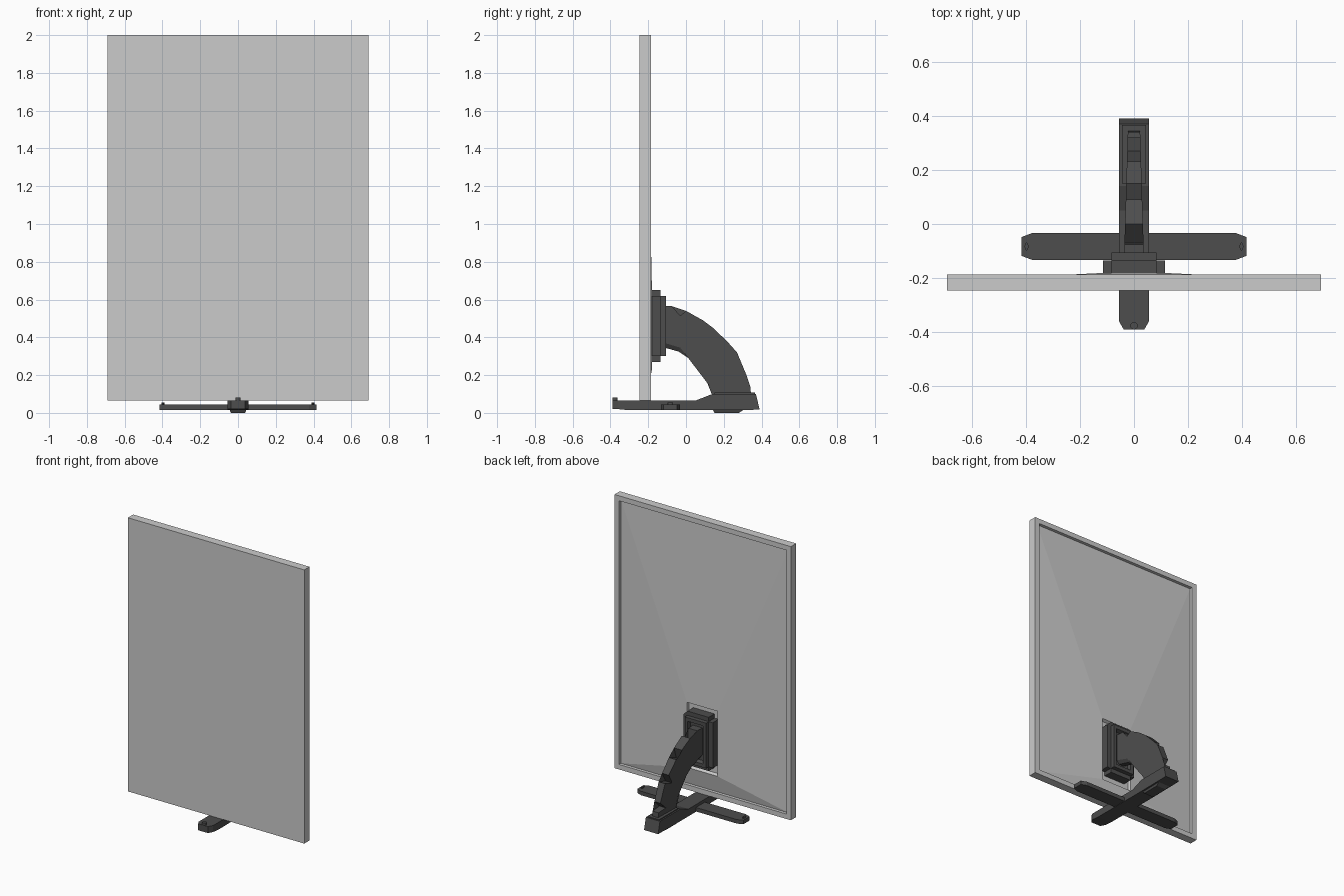
import bpy, bmesh

if "Cube" in bpy.data.objects:
    bpy.data.objects.remove(bpy.data.objects["Cube"])

dark = bpy.data.materials.new("dark_plastic")
dark.diffuse_color = (0.075, 0.075, 0.075, 1)
dark.use_nodes = True
dark.node_tree.nodes["Principled BSDF"].inputs["Base Color"].default_value = dark.diffuse_color


def finish(bm, name, mat=None):
    bmesh.ops.recalc_face_normals(bm, faces=bm.faces[:])
    me = bpy.data.meshes.new(name)
    bm.to_mesh(me)
    bm.free()
    ob = bpy.data.objects.new(name, me)
    bpy.context.collection.objects.link(ob)
    if mat:
        me.materials.append(mat)
    return ob


def loft(name, rings, mat=None):
    """Skin a list of equal-length vertex rings and cap both ends."""
    bm = bmesh.new()
    vs = [[bm.verts.new(p) for p in r] for r in rings]
    n = len(rings[0])
    for a, b in zip(vs, vs[1:]):
        for i in range(n):
            j = (i + 1) % n
            bm.faces.new((a[i], a[j], b[j], b[i]))
    caps = [bm.faces.new(vs[0]), bm.faces.new(vs[-1])]
    if n > 4:
        bmesh.ops.triangulate(bm, faces=caps)
    return finish(bm, name, mat)


def rect_y(w, z0, z1, y):
    return [(-w, y, z0), (w, y, z0), (w, y, z1), (-w, y, z1)]


def plan(name, pts, z0, z1, inset=1.0):
    """Extrude an xy outline upwards."""
    return loft(name, [[(x, y, z0) for x, y in pts], [(x * inset, y, z1) for x, y in pts]], dark)


def knob(name, x, y, z0, z1, rx, ry):
    bm = bmesh.new()
    bmesh.ops.create_cone(bm, cap_ends=True, segments=12, radius1=1, radius2=1, depth=1)
    bmesh.ops.scale(bm, vec=(rx, ry, z1 - z0), verts=bm.verts[:])
    bmesh.ops.translate(bm, vec=(x, y, (z0 + z1) / 2), verts=bm.verts[:])
    return finish(bm, name, dark)


# Screen panel: raised rim, sunken back swelling towards the mount, shallow pocket
loft("screen_panel", [
    rect_y(0.69, 0.065, 2.0, -0.245),
    rect_y(0.69, 0.065, 2.0, -0.186),
    rect_y(0.655, 0.10, 1.965, -0.186),
    rect_y(0.655, 0.10, 1.965, -0.208),
    rect_y(0.12, 0.225, 0.685, -0.181),
    rect_y(0.115, 0.235, 0.675, -0.200),
])

# Mount: cross-shaped back plate and a hollow front block
cross = [(-.115, .30), (-.083, .30), (-.083, .27), (.083, .27), (.083, .30), (.115, .30),
         (.115, .62), (.083, .62), (.083, .65), (-.083, .65), (-.083, .62), (-.115, .62)]
loft("mount_plate", [[(x, y, z) for x, z in cross] for y in (-0.202, -0.135)], dark)
loft("mount_block", [
    rect_y(0.083, 0.30, 0.62, -0.14),
    rect_y(0.083, 0.30, 0.62, -0.105),
    rect_y(0.060, 0.325, 0.595, -0.105),
    rect_y(0.054, 0.335, 0.585, -0.130),
], dark)

# Arm: toothed arc, narrowing from the mount down to the base
outer = [(-.13, .565), (-.075, .565), (-.07, .48), (0, .54), (.09, .49), (.065, .41),
         (.15, .445), (.23, .365), (.19, .295), (.27, .32), (.32, .20), (.26, .145),
         (.34, .14), (.345, .09)]
inner = [(.165, .09), (.13, .20), (.04, .295), (-.03, .345), (-.13, .375)]
lip = [(.14, .09), (.10, .19), (.02, .285), (-.04, .325), (-.13, .35)]


def half_width(y):
    return 0.036 - 0.03 * (y + 0.1)


def side(pts, s):
    return [(s * half_width(y), y, z) for y, z in pts]


loft("toothed_arm", [side(outer + inner, -1), side(outer + inner, 1)], dark)
# Chamfered inner edge of the arm
loft("arm_inner_edge", [
    [(-half_width(a[0]), *a), (half_width(a[0]), *a), (0.02, *b), (-0.02, *b)]
    for a, b in zip(inner, lip)], dark)

# Long foot: low beam with clipped toe rising to a rear block
foot = [(-.39, .038, .02, .065), (-.36, .055, .02, .065), (-.30, .055, .014, .065),
        (.05, .055, .014, .065), (.14, .055, .014, .10), (.37, .055, .017, .10),
        (.39, .055, .02, .02)]
rings = [[(-w, y, a), (w, y, a), (w, y, b), (-w, y, b)] for y, w, a, b in foot[:-2]]
rings.append([(-.055, .39, .017), (.055, .39, .017), (.055, .37, .10), (-.055, .37, .10)])
loft("long_foot", rings, dark)
plan("toe_block", [(-.038, -.39), (.038, -.39), (.055, -.36), (-.055, -.36)], .02, .066)
knob("toe_knob", 0, -.376, .05, .082, .014, .014)

# Raised socket around the arm and pad under the rear
plan("arm_socket", [(-.045, .15), (.045, .15), (.045, .365), (-.045, .365)], .09, .107)
loft("rear_pad", [[(-w, a, z), (w, a, z), (w, b, z), (-w, b, z)]
                  for w, a, b, z in ((.038, .15, .28, 0), (.045, .14, .31, .02))], dark)

# Cross foot with clipped ends and end knobs
half = [(.375, -.133), (.415, -.118), (.415, -.048), (.375, -.033)]
plan("cross_foot", half + [(-x, y) for x, y in reversed(half)], .016, .044)
for s, tag in ((-1, "left"), (1, "right")):
    knob("cross_knob_" + tag, s * .397, -.083, .04, .054, .007, .015)
